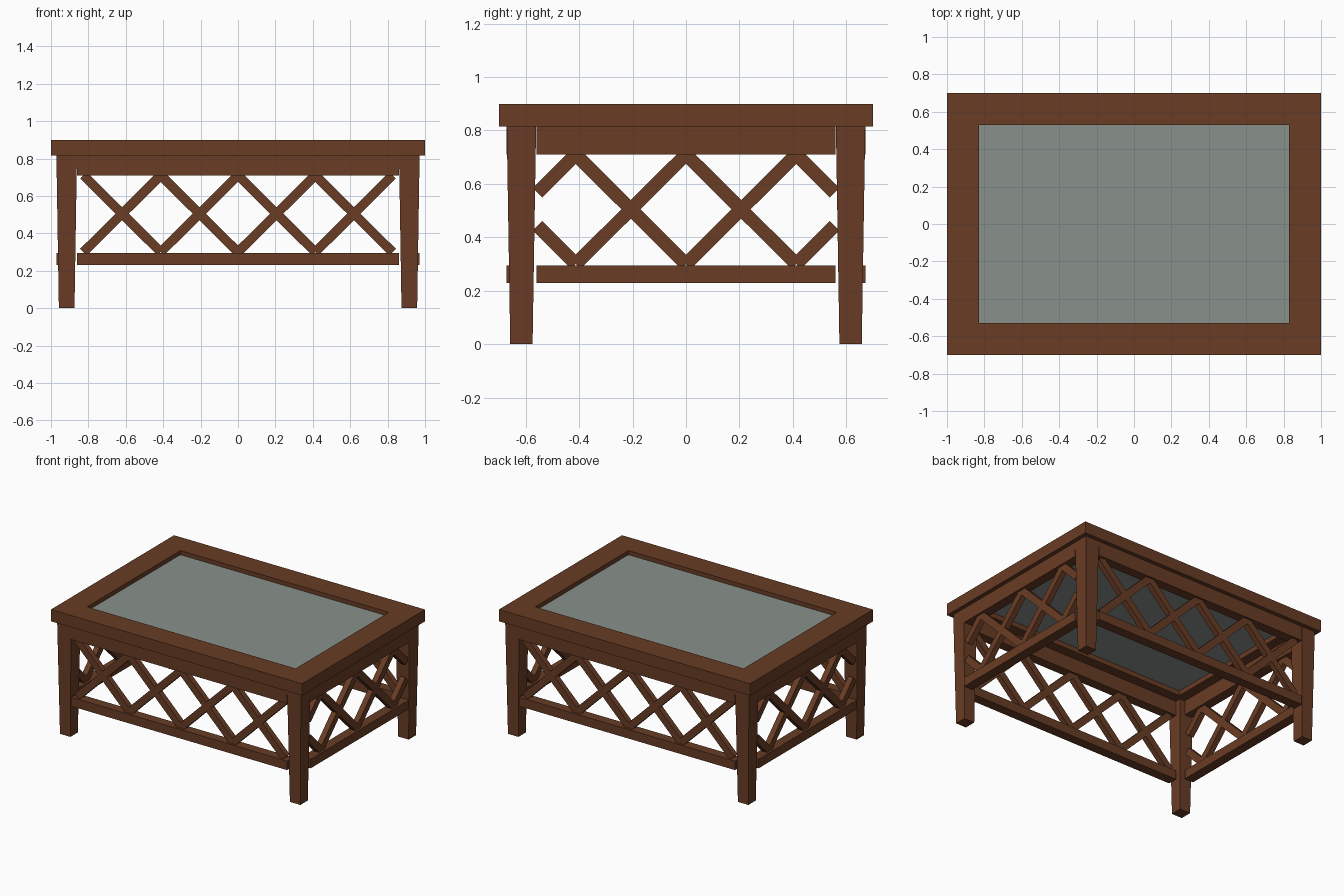
import bpy, bmesh, math
from mathutils import Matrix, Vector

if "Cube" in bpy.data.objects:
    bpy.data.objects.remove(bpy.data.objects["Cube"])


def material(name, rgb):
    m = bpy.data.materials.new(name)
    m.diffuse_color = (*rgb, 1)
    m.use_nodes = True
    m.node_tree.nodes["Principled BSDF"].inputs["Base Color"].default_value = m.diffuse_color
    return m


WOOD = material("brown wood", (0.14, 0.045, 0.018))
GLASS = material("grey green glass", (0.25, 0.28, 0.26))


def finish(name, bm, mat):
    bmesh.ops.recalc_face_normals(bm, faces=bm.faces)
    mesh = bpy.data.meshes.new(name)
    bm.to_mesh(mesh)
    bm.free()
    mesh.materials.append(mat)
    ob = bpy.data.objects.new(name, mesh)
    bpy.context.collection.objects.link(ob)
    return ob


def add_box(bm, centre, size, rot=Matrix()):
    mat = Matrix.Translation(centre) @ rot @ Matrix.Diagonal((*size, 1))
    return bmesh.ops.create_cube(bm, size=1, matrix=mat)["verts"]


# Table top frame: mitred ring, extruded upward
bm = bmesh.new()
corners = [(-1, -1), (1, -1), (1, 1), (-1, 1)]
outer = [bm.verts.new((x, 0.7 * y, 0.815)) for x, y in corners]
inner = [bm.verts.new((0.83 * x, 0.53 * y, 0.815)) for x, y in corners]
ring = [bm.faces.new((outer[i], outer[(i + 1) % 4], inner[(i + 1) % 4], inner[i]))
        for i in range(4)]
ext = bmesh.ops.extrude_face_region(bm, geom=ring, use_keep_orig=True)
for g in ext["geom"]:
    if isinstance(g, bmesh.types.BMVert):
        g.co.z = 0.9
finish("top_frame", bm, WOOD)

# Recessed glass panel
bm = bmesh.new()
add_box(bm, (0, 0, 0.86), (1.66, 1.06, 0.02))
finish("glass_panel", bm, GLASS)

# Tapered legs
LX, LY = 0.916, 0.616
for sx, side in ((-1, "left"), (1, "right")):
    for sy, end in ((-1, "front"), (1, "back")):
        bm = bmesh.new()
        for v in add_box(bm, (0, 0, 0.4075), (0.11, 0.11, 0.815)):
            if v.co.z < 0.1:
                v.co.x *= 0.76
                v.co.y *= 0.76
        ob = finish(f"{end}_{side}_leg", bm, WOOD)
        ob.location = (sx * LX, sy * LY, 0)


# Side panels: apron, lower rail and lattice, built along x then turned into place
def lattice_bar(bm, p, q, width=0.05, depth=0.04):
    a, b = Vector((p[0], 0, p[1])), Vector((q[0], 0, q[1]))
    d = b - a
    rot = Matrix.Rotation(-math.atan2(d.z, d.x), 4, 'Y')
    add_box(bm, (a + b) / 2, (d.length, depth, width), rot)


LOW, HIGH, STEP = 0.30, 0.71, 0.413


def panel(label, half, nodes, stub, dist, angle):
    place = Matrix.Rotation(angle, 4, 'Z') @ Matrix.Translation((0, -dist, 0))
    parts = []
    bm = bmesh.new()
    add_box(bm, (0, 0, 0.7625), (2 * half, 0.07, 0.105))
    parts.append(finish(label + "_apron", bm, WOOD))
    bm = bmesh.new()
    add_box(bm, (0, 0, 0.2625), (2 * half, 0.07, 0.065))
    parts.append(finish(label + "_lower_rail", bm, WOOD))
    bm = bmesh.new()
    for i in range(-nodes, nodes):
        x0, x1 = i * STEP, (i + 1) * STEP
        lattice_bar(bm, (x0, LOW), (x1, HIGH))
        lattice_bar(bm, (x0, HIGH), (x1, LOW))
    if stub:  # short bars running out to the legs
        for s in (-1, 1):
            x0 = s * nodes * STEP
            lattice_bar(bm, (x0, HIGH), (x0 + s * stub, HIGH - stub))
            lattice_bar(bm, (x0, LOW), (x0 + s * stub, LOW + stub))
    parts.append(finish(label + "_lattice", bm, WOOD))
    for ob in parts:
        ob.matrix_world = place


panel("front", 0.86, 2, 0, 0.636, 0)
panel("back", 0.86, 2, 0, 0.636, math.pi)
panel("right", 0.56, 1, 0.143, 0.936, math.pi / 2)
panel("left", 0.56, 1, 0.143, 0.936, -math.pi / 2)
